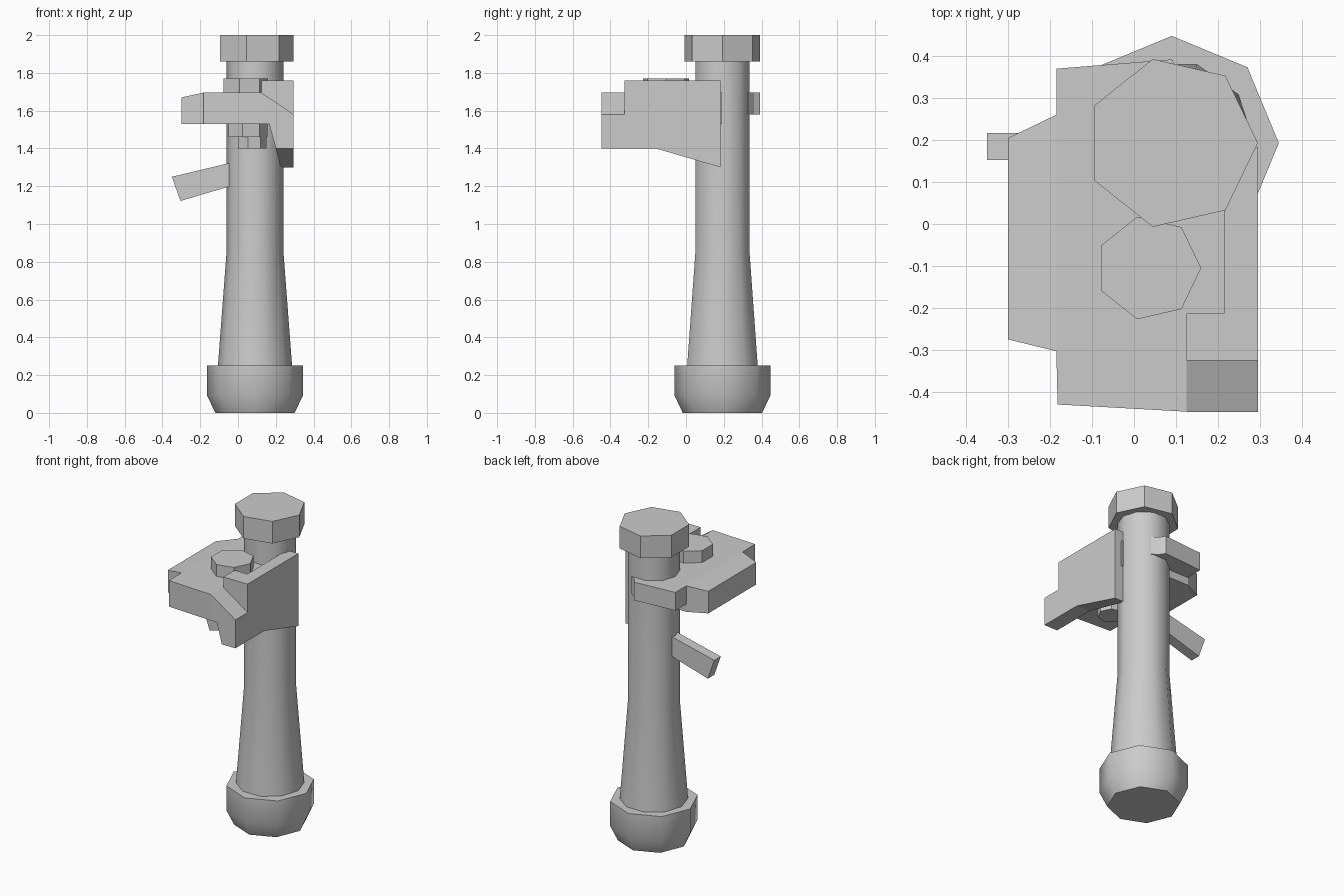
import bpy, bmesh
from math import cos, sin, tau, radians

if "Cube" in bpy.data.objects:
    bpy.data.objects.remove(bpy.data.objects["Cube"], do_unlink=True)

grey = bpy.data.materials.new("plain grey")
grey.use_nodes = True
grey.diffuse_color = (0.6, 0.6, 0.6, 1)
grey.node_tree.nodes["Principled BSDF"].inputs["Base Color"].default_value = grey.diffuse_color


def loft(name, rings, smooth=0):
    """Join rings of equal point count into a closed solid."""
    bm = bmesh.new()
    loops = [[bm.verts.new(p) for p in ring] for ring in rings]
    n = len(loops[0])
    for a, b in zip(loops, loops[1:]):
        for i in range(n):
            j = (i + 1) % n
            bm.faces.new((a[i], a[j], b[j], b[i]))
    bm.faces.new(loops[0])
    bm.faces.new(loops[-1])
    bmesh.ops.recalc_face_normals(bm, faces=bm.faces)
    mesh = bpy.data.meshes.new(name)
    bm.to_mesh(mesh)
    bm.free()
    mesh.materials.append(grey)
    obj = bpy.data.objects.new(name, mesh)
    bpy.context.collection.objects.link(obj)
    if smooth:
        bpy.ops.object.select_all(action='DESELECT')
        obj.select_set(True)
        bpy.context.view_layer.objects.active = obj
        bpy.ops.object.shade_smooth_by_angle(angle=radians(smooth))
    return obj


def turned(name, center, sides, profile, smooth=0):
    """Upright faceted solid from (radius, height) pairs."""
    cx, cy = center
    angles = [tau * i / sides for i in range(sides)]
    loft(name, [[(cx + r * cos(a), cy + r * sin(a), z) for a in angles]
                for r, z in profile], smooth)


def slab(name, outline, z0, z1):
    """Flat plate from an xy outline."""
    return loft(name, [[(x, y, z) for x, y in outline] for z in (z0, z1)])


def side_prism(name, outline, y0, y1):
    """Prism from an xz outline, running along y."""
    return loft(name, [[(x, y, z) for x, z in outline] for y in (y0, y1)])


# Upright grip, all turned about one axis
axis = (0.09, 0.193)
turned("pommel", axis, 8, [(0.21, 0), (0.255, 0.095), (0.255, 0.25)], 46)
turned("grip_tube", axis, 10, [(0.197, 0.24), (0.15, 0.86), (0.15, 1.88)], 40)
turned("top_cap", axis, 7, [(0.205, 1.86), (0.205, 2.0)])

# Platform beside the tube, with its outer edge dipping
platform = slab("platform", [
    (-0.185, 0.26), (-0.3, 0.205), (-0.3, -0.275), (-0.185, -0.303),
    (-0.182, -0.43), (0.125, -0.447), (0.125, -0.32), (0.25, -0.32),
    (0.25, 0.19), (0.09, 0.19), (0.0, 0.26)], 1.53, 1.695)
for v in platform.data.vertices:
    if v.co.x < -0.25 and v.co.z > 1.6:
        v.co.z = 1.67
# Split the bent top into flat faces
bm = bmesh.new()
bm.from_mesh(platform.data)
bmesh.ops.triangulate(bm, faces=[f for f in bm.faces if len(f.verts) > 4])
bm.to_mesh(platform.data)
bm.free()

# Hook reaching round the back of the tube
slab("back_hook", [(-0.185, 0.25), (-0.185, 0.37), (0.09, 0.392),
                   (0.11, 0.36), (0.15, 0.33), (0.09, 0.25)], 1.58, 1.695)

# Raised left wall and its sloping front corner
slab("left_wall", [(0.125, -0.325), (0.295, -0.325), (0.295, 0.183),
                   (0.215, 0.183), (0.215, -0.213), (0.125, -0.213)], 1.53, 1.76)
side_prism("front_corner", [(0.125, 1.53), (0.125, 1.695), (0.295, 1.58),
                            (0.295, 1.53)], -0.448, -0.325)

# Lower side plate, inner face leaning outward as it drops
profile = [(-0.448, 1.53), (0.183, 1.53), (0.183, 1.3), (-0.16, 1.4), (-0.448, 1.4)]
loft("lower_side_plate", [
    [(0.165 + 0.27 * (1.53 - z), y, z) for y, z in profile],
    [(0.295, y, z) for y, z in profile]])

# Dial on top and stepped boss underneath
turned("dial", (0.035, -0.105), 7, [(0.125, 1.69), (0.125, 1.77)])
turned("under_boss", (0.047, -0.11), 7, [(0.108, 1.46), (0.108, 1.54)])
turned("under_button", (0.071, -0.12), 7, [(0.079, 1.4), (0.079, 1.47)])

# Slanted lever on the right of the tube
side_prism("lever", [(-0.35, 1.25), (-0.305, 1.122), (0.02, 1.218), (0.02, 1.338)],
           0.152, 0.217)
